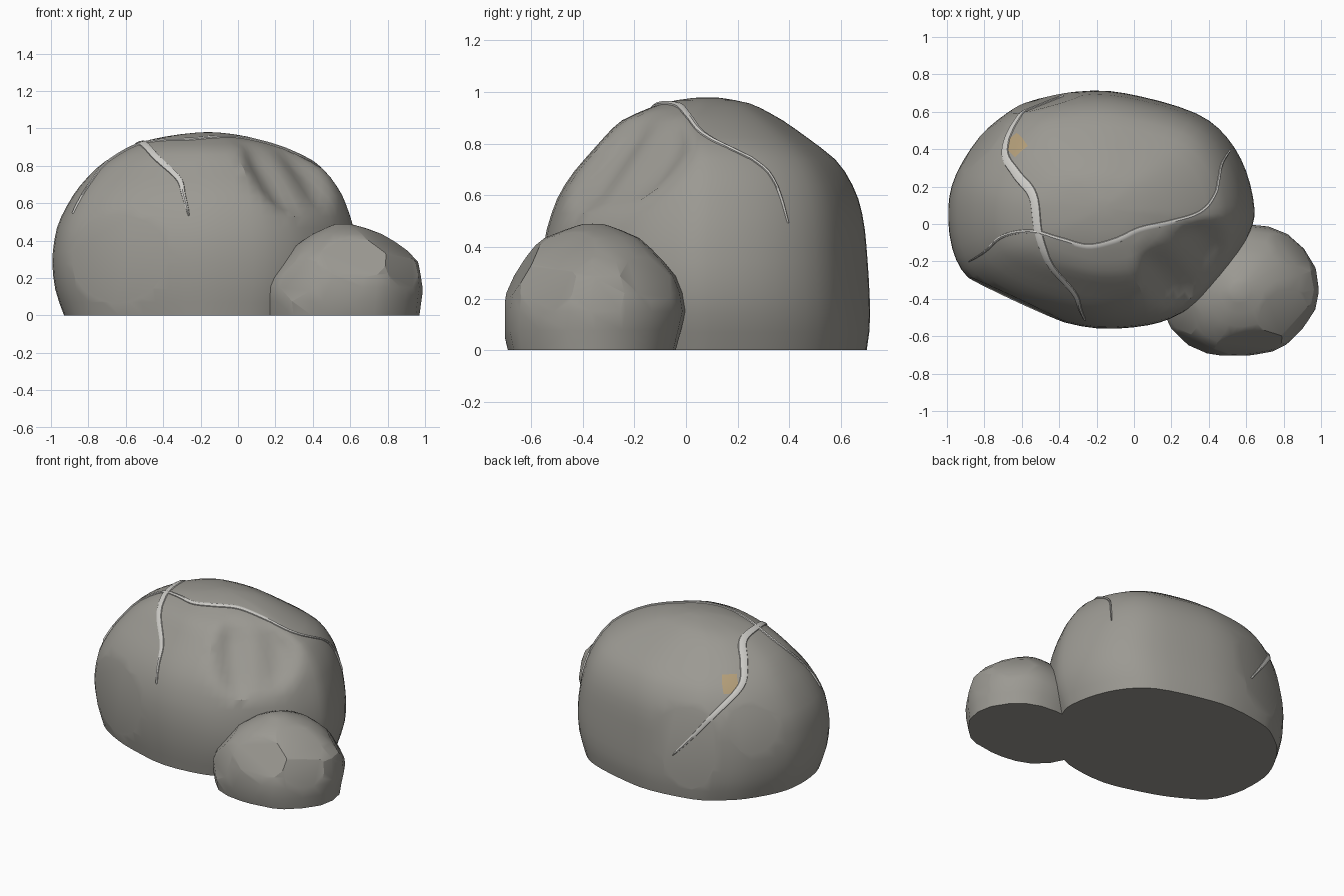
import bpy, bmesh, math
from mathutils import Vector
from mathutils.bvhtree import BVHTree

if "Cube" in bpy.data.objects:
    bpy.data.objects.remove(bpy.data.objects["Cube"])


def material(name, rgb):
    m = bpy.data.materials.new(name)
    m.diffuse_color = (*rgb, 1)
    m.use_nodes = True
    m.node_tree.nodes["Principled BSDF"].inputs["Base Color"].default_value = m.diffuse_color
    return m


def spline(pts, n, closed=False):
    """Catmull-Rom through the points, n steps per span."""
    p = [Vector(q) for q in pts]
    k, out = len(p), []
    get = lambda i: p[i % k] if closed else p[max(0, min(k - 1, i))]
    for i in range(k if closed else k - 1):
        a, b, c, d = get(i - 1), get(i), get(i + 1), get(i + 2)
        for s in range(n):
            t = s / n
            out.append(0.5 * (2 * b + (c - a) * t + (2 * a - 5 * b + 4 * c - d) * t * t
                              + (3 * b - a - 3 * c + d) * t ** 3))
    return out if closed else out + [p[-1]]


def lookup(profile, z):
    """Horizontal position of a (pos, z) profile at height z."""
    for (a, z0), (b, z1) in zip(profile, profile[1:]):
        if z <= z1:
            return a + (b - a) * (z - z0) / (z1 - z0)
    return profile[-1][0]


def boulder(outline, left, right, front, back, height, rings, steps, smooth):
    """Loft the plan outline between the front and side silhouettes."""
    ring = spline(outline, steps, True)
    x0, x1 = min(v.x for v in ring), max(v.x for v in ring)
    y0, y1 = min(v.y for v in ring), max(v.y for v in ring)
    bm = bmesh.new()
    rows = []
    for i in range(rings + 1):
        z = height * math.sin(i / rings * math.pi / 2)
        l, r, f, b = (lookup(s, z) for s in (left, right, front, back))
        rows.append([bm.verts.new((l + (v.x - x0) / (x1 - x0) * (r - l),
                                   f + (v.y - y0) / (y1 - y0) * (b - f), z)) for v in ring])
    n = len(ring)
    for a, b in zip(rows, rows[1:]):
        for j in range(n):
            bm.faces.new((a[j], a[(j + 1) % n], b[(j + 1) % n], b[j]))
    bm.faces.new(rows[0][::-1])
    c = bm.verts.new(sum((v.co for v in rows[-1]), Vector()) / n)
    for j in range(n):
        bm.faces.new((rows[-1][j], rows[-1][(j + 1) % n], c))
    bmesh.ops.recalc_face_normals(bm, faces=bm.faces)
    for _ in range(smooth):
        bmesh.ops.smooth_vert(bm, verts=[v for v in bm.verts if v.co.z > 0.001], factor=0.5,
                              use_axis_x=True, use_axis_y=True, use_axis_z=True)
    return bm


def facet(bm, normal, depth):
    """Slice a flat face off the side facing along normal."""
    n = Vector(normal).normalized()
    d = max(v.co.dot(n) for v in bm.verts) - depth
    res = bmesh.ops.bisect_plane(bm, geom=bm.verts[:] + bm.edges[:] + bm.faces[:],
                                 plane_co=n * d, plane_no=n, clear_outer=True)
    edges = [e for e in res['geom_cut'] if isinstance(e, bmesh.types.BMEdge)]
    bmesh.ops.contextual_create(bm, geom=edges)
    bmesh.ops.recalc_face_normals(bm, faces=bm.faces)


def finish(bm, name, mats, angle):
    me = bpy.data.meshes.new(name)
    bm.to_mesh(me)
    ob = bpy.data.objects.new(name, me)
    bpy.context.collection.objects.link(ob)
    for m in mats:
        me.materials.append(m)
    bpy.ops.object.select_all(action='DESELECT')
    ob.select_set(True)
    bpy.context.view_layer.objects.active = ob
    bpy.ops.object.shade_smooth_by_angle(angle=math.radians(angle))
    return ob


stone = material("stone", (0.33, 0.32, 0.29))
ochre = material("ochre_stain", (0.45, 0.34, 0.19))
pale = material("pale_vein", (0.62, 0.61, 0.58))

# Large boulder
big = boulder(
    [(-1, .1), (-.98, -.12), (-.89, -.29), (-.68, -.42), (-.46, -.5), (-.2, -.56), (.08, -.54),
     (.24, -.48), (.37, -.39), (.53, -.21), (.62, -.03), (.645, .09), (.6, .3), (.5, .48),
     (.34, .61), (.04, .7), (-.22, .735), (-.54, .69), (-.69, .61), (-.83, .49), (-.96, .28)],
    [(-.93, 0), (-.98, .12), (-1, .3), (-.97, .49), (-.87, .67), (-.74, .81), (-.53, .93), (-.34, .967), (-.2, .98)],
    [(.58, 0), (.64, .15), (.65, .3), (.62, .48), (.56, .65), (.46, .79), (.23, .905), (.03, .965), (-.12, .98)],
    [(-.53, 0), (-.555, .12), (-.565, .3), (-.55, .45), (-.5, .6), (-.44, .69), (-.26, .89), (-.08, .965), (.05, .98)],
    [(.7, 0), (.72, .09), (.71, .3), (.695, .49), (.67, .6), (.6, .73), (.38, .89), (.25, .96), (.12, .98)],
    0.98, 22, 3, 2)
# Ripple-bottomed chip on the upper front right
n = Vector((.5, -.55, .67)).normalized()
side = n.cross(Vector((0, 0, 1))).normalized()
d = max(v.co.dot(n) for v in big.verts) - 0.055
for v in big.verts:
    over = v.co.dot(n) - d
    if over > 0:
        v.co -= n * (over + min(over, .03) * (0.5 + 0.5 * math.sin(v.co.dot(side) * 22)))
facet(big, (-.42, -.9, .04), .035)
facet(big, (-.25, .95, .1), .025)
facet(big, (-.75, .6, .25), .02)
# Ochre stain beside the vein
for f in big.faces:
    if (f.calc_center_median().xy - Vector((-.64, .42))).length < .055:
        f.material_index = 1
tree = BVHTree.FromBMesh(big)
finish(big, "large_boulder", [stone, ochre], 28)

# Small boulder, more coarsely faceted
small = boulder(
    [(.13, -.45), (.28, -.66), (.5, -.72), (.68, -.705), (.83, -.66), (1, -.46), (1, -.23),
     (.84, -.04), (.62, .01), (.35, -.03), (.17, -.22)],
    [(.16, 0), (.13, .15), (.21, .3), (.38, .43), (.52, .49)],
    [(.97, 0), (1, .15), (.97, .3), (.87, .38), (.75, .45), (.6, .49)],
    [(-.69, 0), (-.72, .1), (-.68, .32), (-.55, .44), (-.4, .49)],
    [(-.04, 0), (.01, .17), (-.04, .3), (-.18, .44), (-.32, .49)],
    0.49, 10, 2, 1)
for nrm, dep in [((.1, -.85, .5), .03), ((-.5, -.8, .25), .02), ((.75, -.6, .3), .025),
                 ((.95, .1, .15), .008), ((.6, .6, .5), .025), ((-.7, -.3, .6), .02),
                 ((.5, -.3, .8), .02), ((0, -1, 0), .006)]:
    facet(small, nrm, dep)
finish(small, "small_boulder", [stone], 24)


# Pale mineral veins laid on the large boulder
def vein(name, pts, width, peak):
    guide = []
    for p in pts:
        if len(p) == 2:   # plan point: drop it onto the surface
            hit = tree.ray_cast(Vector((*p, 2)), Vector((0, 0, -1)))[0]
            p = hit if hit else (*p, .5)
        guide.append(p)
    hits = [tree.find_nearest(q)[:2] for q in spline(guide, 7)]
    bm, rows, m = bmesh.new(), [], len(hits) - 1
    for i, (co, nor) in enumerate(hits):
        t = i / m
        tan = (hits[min(i + 1, m)][0] - hits[max(i - 1, 0)][0]).normalized()
        s = tan.cross(nor).normalized()
        taper = min(t / peak, (1 - t) / (1 - peak))
        w = width * (.12 + .88 * taper ** .7) / 2
        row = []
        for k, lift in ((-1.1, -.012), (-.8, .006), (0, .010), (.8, .006), (1.1, -.012)):
            base, bn = tree.find_nearest(co + s * w * k)[:2]
            row.append(bm.verts.new(base + nor * lift))
        rows.append(row)
    for a, b in zip(rows, rows[1:]):
        for j in range(4):
            bm.faces.new((a[j], a[j + 1], b[j + 1], b[j]))
    bmesh.ops.recalc_face_normals(bm, faces=bm.faces)
    # keep the outer face pointing away from the stone
    bm.faces.ensure_lookup_table()
    mid = bm.faces[len(bm.faces) // 2]
    if mid.normal.dot(mid.calc_center_median() - Vector((-.18, .08, .3))) < 0:
        bmesh.ops.reverse_faces(bm, faces=bm.faces)
    finish(bm, name, [pale], 40)


vein("long_vein", [(-.38, .69, .28), (-.5, .66, .42), (-.6, .58, .56), (-.69, .39), (-.63, .27), (-.54, .15),
                   (-.51, -.05), (-.44, -.23), (-.32, -.37), (-.29, -.45), (-.265, -.53, .54)], .06, .45)
vein("cross_vein", [(-.88, -.2), (-.8, -.15), (-.7, -.065), (-.55, -.04), (-.4, -.08), (-.25, -.12), (-.1, -.09),
                    (.03, -.03), (.2, .01), (.35, .06), (.43, .15), (.47, .32, .69), (.54, .41, .5)], .035, .5)
